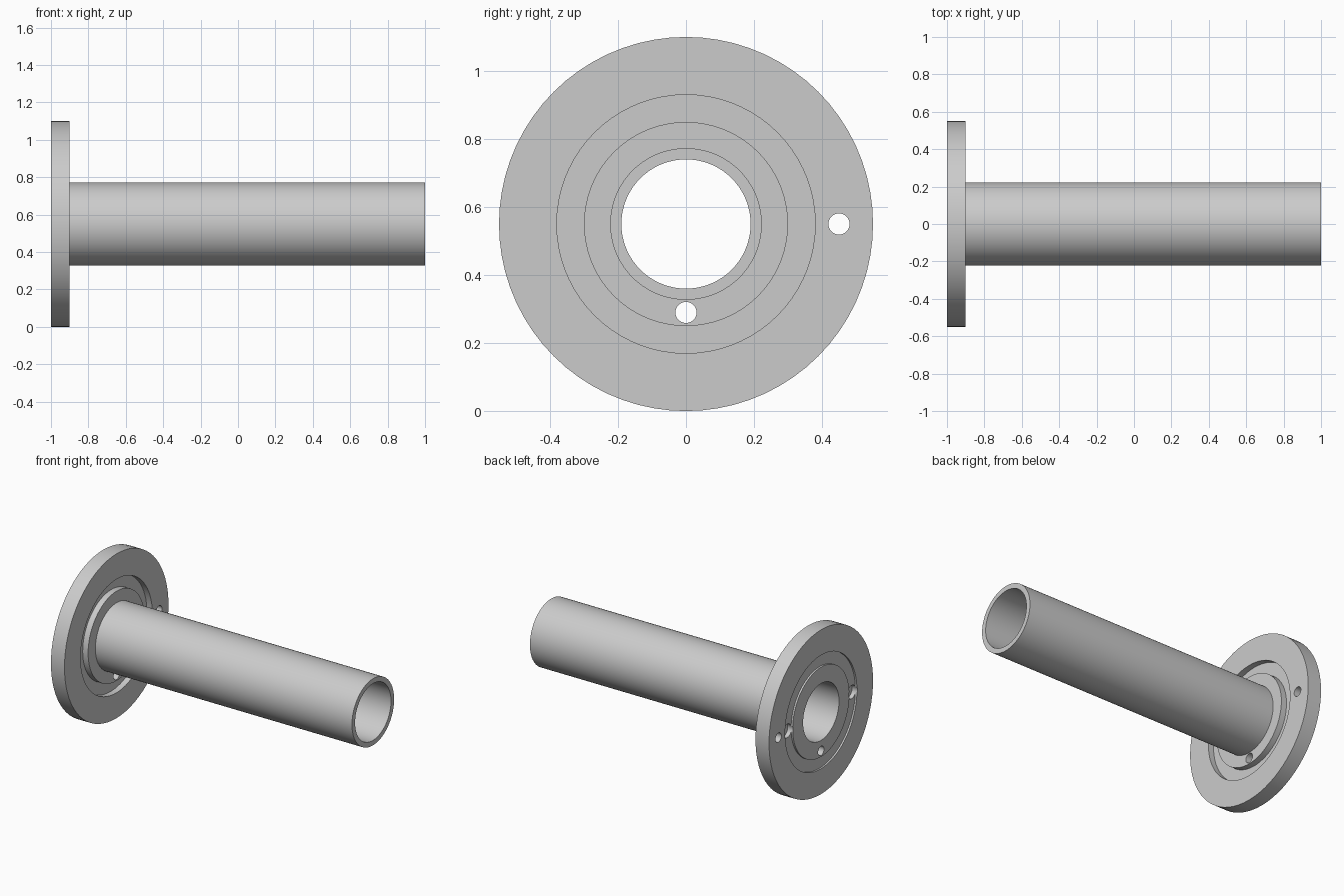
import bpy
import bmesh
from math import pi, cos, sin
from mathutils import Matrix, Vector

cube = bpy.data.objects.get("Cube")
if cube:
    bpy.data.objects.remove(cube)

AXIS_Z = 0.55      # height of the long axis
SEGMENTS = 72
BACK, FACE, TIP = -1.0, -0.9, 1.0
FLANGE_R, TUBE_R, BORE_R = 0.55, 0.223, 0.19
GROOVE_OUT, GROOVE_IN = 0.38, 0.30
FRONT_DEPTH, BACK_DEPTH = 0.04, 0.012

grey = bpy.data.materials.new("plain grey")
colour = (0.6, 0.6, 0.6, 1)
grey.diffuse_color = colour
grey.use_nodes = True
grey.node_tree.nodes["Principled BSDF"].inputs["Base Color"].default_value = colour


def add_object(name, bm):
    bmesh.ops.recalc_face_normals(bm, faces=bm.faces)
    mesh = bpy.data.meshes.new(name)
    bm.to_mesh(mesh)
    bm.free()
    mesh.materials.append(grey)
    obj = bpy.data.objects.new(name, mesh)
    bpy.context.collection.objects.link(obj)
    return obj


def lathe(name, profile):
    """Revolve a closed (x, radius) profile about the long axis."""
    bm = bmesh.new()
    rings = []
    for i in range(SEGMENTS):
        a = 2 * pi * i / SEGMENTS
        rings.append([bm.verts.new((x, r * cos(a), AXIS_Z + r * sin(a))) for x, r in profile])
    for i, ring in enumerate(rings):
        following = rings[(i + 1) % SEGMENTS]
        for j in range(len(profile)):
            k = (j + 1) % len(profile)
            bm.faces.new((ring[j], ring[k], following[k], following[j]))
    return add_object(name, bm)


def drill(body, y, z, radius, x0, x1):
    """Cut a round hole parallel to the long axis."""
    bm = bmesh.new()
    place = Matrix.Translation(Vector(((x0 + x1) / 2, y, AXIS_Z + z))) @ Matrix.Rotation(pi / 2, 4, "Y")
    bmesh.ops.create_cone(bm, cap_ends=True, segments=32, radius1=radius,
                          radius2=radius, depth=x1 - x0, matrix=place)
    cutter = add_object("hole_cutter", bm)
    cutter.hide_render = True
    mod = body.modifiers.new("hole", "BOOLEAN")
    mod.operation = "DIFFERENCE"
    mod.solver = "EXACT"
    mod.object = cutter
    bpy.context.view_layer.objects.active = body
    bpy.ops.object.modifier_apply(modifier=mod.name)
    bpy.data.objects.remove(cutter)


# Flange and tube in one turned piece, grooved on both flange faces
sleeve = lathe("flanged_sleeve", [
    (TIP, BORE_R), (TIP, TUBE_R), (FACE, TUBE_R),
    (FACE, GROOVE_IN), (FACE - FRONT_DEPTH, GROOVE_IN),
    (FACE - FRONT_DEPTH, GROOVE_OUT), (FACE, GROOVE_OUT),
    (FACE, FLANGE_R), (BACK, FLANGE_R),
    (BACK, GROOVE_OUT), (BACK + BACK_DEPTH, GROOVE_OUT),
    (BACK + BACK_DEPTH, GROOVE_IN), (BACK, GROOVE_IN),
    (BACK, BORE_R),
])

# Through holes in the rim and the hub
drill(sleeve, 0.45, 0, 0.031, BACK - 0.1, FACE + 0.1)
drill(sleeve, 0, -0.26, 0.031, BACK - 0.1, FACE + 0.1)

# Blind pockets on both sides of the rear groove
for side in (-1, 1):
    drill(sleeve, side * 0.34, 0, 0.045, BACK - 0.1, BACK + 0.04)

bpy.ops.object.select_all(action="DESELECT")
sleeve.select_set(True)
bpy.context.view_layer.objects.active = sleeve
bpy.ops.object.shade_smooth_by_angle(angle=pi / 6)
